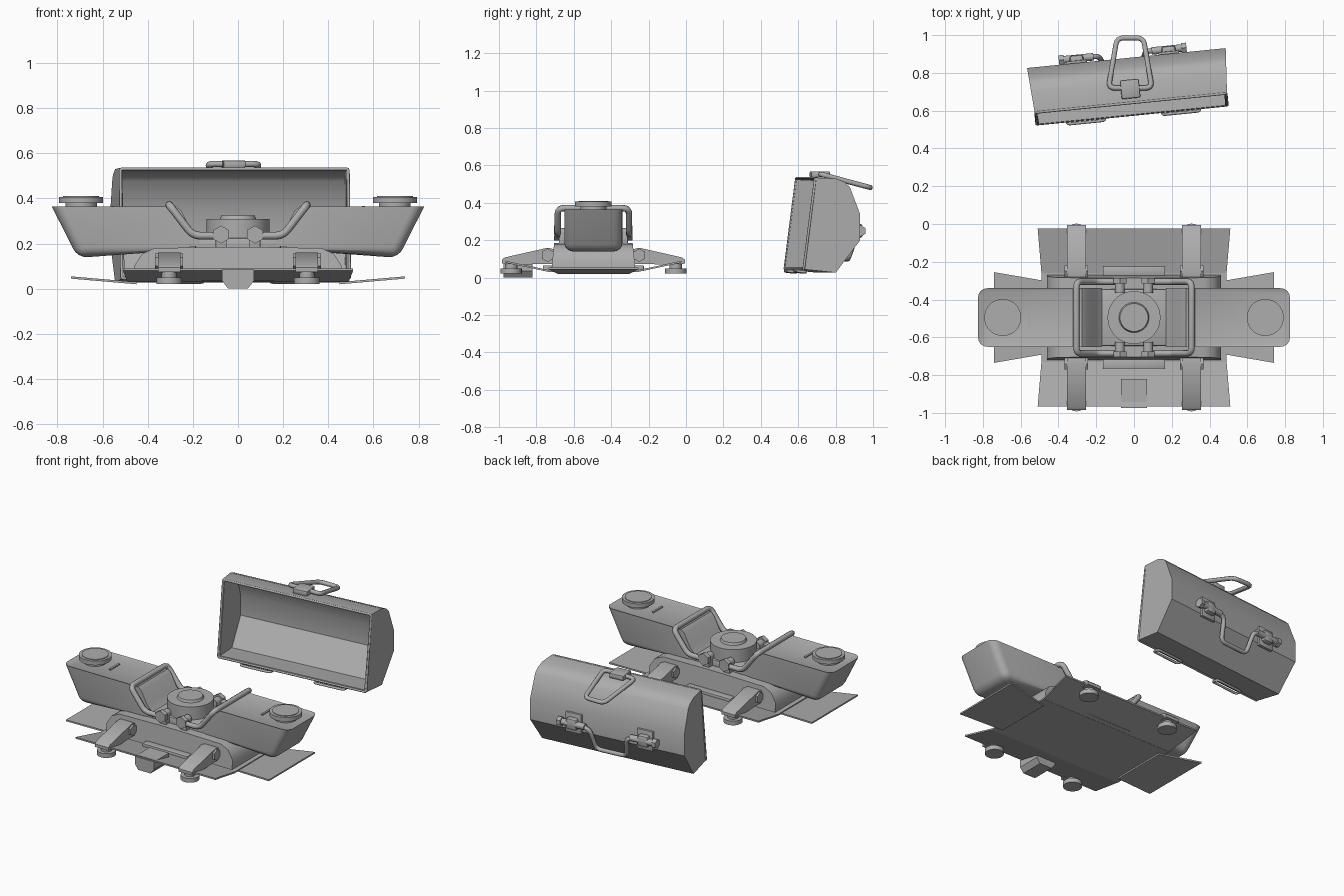
import bpy, bmesh, math
from mathutils import Vector

if "Cube" in bpy.data.objects:
    bpy.data.objects.remove(bpy.data.objects["Cube"])

grey = bpy.data.materials.new("grey metal")
grey.diffuse_color = (0.42, 0.42, 0.42, 1)
grey.use_nodes = True
grey.node_tree.nodes["Principled BSDF"].inputs["Base Color"].default_value = grey.diffuse_color
CY = -0.495  # centre line of the burner in y


def finish(name, bm, smooth=True):
    bmesh.ops.recalc_face_normals(bm, faces=bm.faces[:])
    me = bpy.data.meshes.new(name)
    bm.to_mesh(me)
    bm.free()
    me.materials.append(grey)
    ob = bpy.data.objects.new(name, me)
    bpy.context.collection.objects.link(ob)
    if smooth:
        bpy.ops.object.select_all(action='DESELECT')
        ob.select_set(True)
        bpy.context.view_layer.objects.active = ob
        bpy.ops.object.shade_smooth_by_angle(angle=math.radians(35))
    return ob


def prism_bm(a, b, cap_a=True, cap_b=True):
    """Join two matching loops of points into a solid."""
    bm = bmesh.new()
    va, vb = [bm.verts.new(p) for p in a], [bm.verts.new(p) for p in b]
    n = len(va)
    for i in range(n):
        j = (i + 1) % n
        bm.faces.new((va[i], va[j], vb[j], vb[i]))
    if cap_a:
        bm.faces.new(va)
    if cap_b:
        bm.faces.new(vb)
    bmesh.ops.recalc_face_normals(bm, faces=bm.faces[:])
    return bm


def box(name, c, size, bevel=0.0, rot=0.0):
    bm = bmesh.new()
    bmesh.ops.create_cube(bm, size=1)
    bmesh.ops.scale(bm, vec=size, verts=bm.verts[:])
    if bevel:
        bmesh.ops.bevel(bm, geom=bm.edges[:], offset=bevel, segments=2, profile=0.5, affect='EDGES')
    ob = finish(name, bm)
    ob.location, ob.rotation_euler = c, (0, 0, rot)
    return ob


def cyl(name, p, q, r, sides=32, r2=None):
    p, q = Vector(p), Vector(q)
    bm = bmesh.new()
    bmesh.ops.create_cone(bm, cap_ends=True, segments=sides, radius1=r,
                          radius2=r if r2 is None else r2, depth=(q - p).length)
    ob = finish(name, bm)
    ob.location = (p + q) / 2
    ob.rotation_euler = (q - p).to_track_quat('Z', 'Y').to_euler()
    return ob


def tube(name, pts, r, closed=False, fillet=0.035):
    """Round rod along a path, corners rounded by short arcs."""
    P = [Vector(p) for p in pts]
    out = []
    for i, p in enumerate(P):
        if not closed and i in (0, len(P) - 1):
            out.append(p)
            continue
        a, b = P[i - 1] - p, P[(i + 1) % len(P)] - p
        s = p + a.normalized() * min(fillet, a.length * 0.45)
        e = p + b.normalized() * min(fillet, b.length * 0.45)
        out += [s * (1 - t) ** 2 + p * 2 * t * (1 - t) + e * t * t for t in (0, .25, .5, .75, 1)]
    cu = bpy.data.curves.new(name, 'CURVE')
    cu.dimensions, cu.bevel_depth, cu.bevel_resolution, cu.use_fill_caps = '3D', r, 2, True
    sp = cu.splines.new('POLY')
    sp.points.add(len(out) - 1)
    for v, p in zip(sp.points, out):
        v.co = (*p, 1)
    sp.use_cyclic_u = closed
    cu.materials.append(grey)
    ob = bpy.data.objects.new(name, cu)
    bpy.context.collection.objects.link(ob)
    bpy.ops.object.select_all(action='DESELECT')
    ob.select_set(True)
    bpy.context.view_layer.objects.active = ob
    bpy.ops.object.convert(target='MESH')
    bpy.ops.object.shade_smooth_by_angle(angle=math.radians(50))


def sheet(name, corners, t=0.01):
    up = Vector((0, 0, t))
    c = [Vector(p) for p in corners]
    return finish(name, prism_bm(c, [p + up for p in c]), False)


# ---- open case: faceted shell turned slightly about z
ANG = math.radians(5.7)
C, S = math.cos(ANG), math.sin(ANG)


def case_pt(u, v, z):
    return (-0.01 + u * C - v * S, 0.575 + u * S + v * C, z)


outline = [(0, .045), (.065, .535), (.175, .53), (.225, .51), (.25, .485), (.305, .34), (.305, .2), (.175, .027)]
inner = [(.004, .058), (.066, .522), (.172, .517), (.218, .499), (.24, .477), (.292, .337), (.292, .204), (.17, .041)]


def case_loop(prof, side, shrink=0.0):
    return [case_pt(side * (.507 + .07 * v - shrink), v, z) for v, z in prof]


bm = bmesh.new()
rings = []
for prof, shrink in ((outline, 0), (inner, .013)):
    L = [bm.verts.new(p) for p in case_loop(prof, -1, shrink)]
    R = [bm.verts.new(p) for p in case_loop(prof, 1, shrink)]
    rings.append((L, R))
    bm.faces.new(L)
    bm.faces.new(R)
    for i in range(1, len(prof)):  # skip edge 0-1: the opening
        j = (i + 1) % len(prof)
        bm.faces.new((L[i], L[j], R[j], R[i]))
(Lo, Ro), (Li, Ri) = rings
o4, i4 = [Lo[0], Lo[1], Ro[1], Ro[0]], [Li[0], Li[1], Ri[1], Ri[0]]
for k in range(4):
    m = (k + 1) % 4
    bm.faces.new((o4[k], o4[m], i4[m], i4[k]))
finish("case_shell", bm)

# rim bead a little behind the opening
tube("case_rim_bead", [case_pt(-.507, .004, .046), case_pt(-.507, .066, .531),
                       case_pt(.507, .066, .531), case_pt(.507, .004, .046)], .007, True, .01)

# top carrying loop and its bracket
tube("case_top_handle", [(-.135, .72, .553), (-.09, .985, .482), (.05, .985, .482), (.095, .72, .553)], .014, True)
box("case_top_bracket", (-.02, .715, .552), (.1, .1, .034), .008, ANG)

# rear hinges and hanging handle
for u in (-.265, .225):
    hx, hy, _ = case_pt(u, .305, 0)
    box("hinge_plate", (hx, hy + .003, .25), (.11, .02, .13), .004, ANG)
    box("hinge_barrel_block", (hx, hy + .018, .25), (.075, .05, .075), .016, ANG)
    d = Vector((C, S, 0)) * .09
    p = Vector((hx, hy + .024, .25))
    cyl("hinge_pin", p - d, p + d, .02, 16)
    out = -1 if u < 0 else 1
    cyl("hinge_nut", p + d * out * .75, p + d * out * 1.05, .03, 6)


def rear(u, v, z):
    return case_pt(u, v, z)


tube("case_rear_handle", [rear(-.2, .33, .25), rear(-.145, .33, .235), rear(-.125, .285, .1),
                          rear(.085, .285, .1), rear(.105, .33, .235), rear(.16, .33, .25)], .014)

# wire catches under the front rim
for u in (-.245, .26):
    tube("case_catch", [case_pt(u - .1, -.012, .035), case_pt(u + .1, -.012, .035),
                        case_pt(u + .1, .03, .03), case_pt(u - .1, .03, .03)], .008, True, .015)

# ---- folding base plates
B = .03
sheet("centre_plate", [(-.49, CY - .24, B), (.49, CY - .24, B), (.49, CY + .24, B), (-.49, CY + .24, B)])
for s in (-1, 1):
    sheet("long_flap", [(-.49, CY + s * .235, B), (.49, CY + s * .235, B),
                        (.51, CY + s * .47, .08), (-.51, CY + s * .47, .08)])
    sheet("end_wing", [(s * .45, CY - .19, .02), (s * .74, CY - .24, .045),
                       (s * .74, CY + .24, .045), (s * .45, CY + .19, .02)])
    box("plate_slot_lip", (0, CY + s * .245, .05), (.33, .05, .03), .004)

# front hook block
hook = [(-.07, .035), (-.07, .085), (.07, .085), (.07, .035), (.045, .002), (-.045, .002)]
finish("front_hook_block", prism_bm([(x, -.975, z) for x, z in hook], [(x, -.82, z) for x, z in hook]))

# ---- body with sloping ends
body = [(-.46, .035), (-.46, .1), (-.425, .155), (-.37, .18), (-.08, .185), (.08, .185),
        (.37, .18), (.425, .155), (.46, .1), (.46, .035)]
bm = prism_bm([(x, CY - .225 + .1 * (z - .035), z) for x, z in body],
              [(x, CY + .225 - .1 * (z - .035), z) for x, z in body])
finish("burner_body", bm)
box("body_neck", (0, CY, .195), (.38, .3, .06), .01)

# central valve
cyl("valve_drum", (0, CY, .18), (0, CY, .31), .14, 40)
cyl("valve_cap", (0, CY, .31), (0, CY, .325), .08, 32, .074)

# ---- legs with feet at the four corners
leg = [(.2, .075), (.2, .15), (.245, .16), (.475, .108), (.49, .095), (.49, .075), (.4, .07)]
for sx in (-1, 1):
    for sy in (-1, 1):
        x = sx * .305
        bm = prism_bm([(x - .05, CY + sy * y, z) for y, z in leg],
                      [(x + .05, CY + sy * y, z) for y, z in leg])
        finish("leg", bm)
        cyl("leg_hinge", (x - .062, CY + sy * .245, .12), (x + .062, CY + sy * .245, .12), .036, 6)
        fy = CY + sy * .44
        cyl("foot_stem", (x, fy, .045), (x, fy, .09), .033, 20)
        cyl("foot_pad", (x, fy, .022), (x, fy, .05), .057, 24)

# ---- swinging arms with caps, slots and wire guards
arm = [(.825, .365), (.71, .137), (.40, .16), (.17, .19), (.17, .225), (.21, .265), (.25, .345), (.275, .365)]
for s in (-1, 1):
    bm = prism_bm([(s * x, CY - .155, z) for x, z in arm], [(s * x, CY + .155, z) for x, z in arm])
    rounded = [e for e in bm.edges if all(abs(v.co.x) > .35 for v in e.verts)
               and not all(v.co.z > .36 for v in e.verts)
               and not all(abs(v.co.x) < .45 for v in e.verts)]
    bmesh.ops.bevel(bm, geom=rounded, offset=.045, segments=4, profile=0.5, affect='EDGES')
    bm.normal_update()
    top = [f for f in bm.faces if f.normal.z > .95 and f.calc_center_median().z > .36]
    bmesh.ops.inset_individual(bm, faces=top, thickness=.015, depth=-.006)
    finish("arm", bm)
    kx = s * .695
    cyl("arm_cap_stem", (kx, CY, .35), (kx, CY, .385), .07, 32)
    cyl("arm_cap", (kx, CY, .38), (kx, CY, .407), .098, 32)
    cyl("arm_cap_top", (kx, CY, .407), (kx, CY, .411), .08, 32)
    box("arm_slot", (s * .555, CY, .362), (.013, .1, .008))
    # wire guard bent around the arm
    a, b = CY + .19, CY - .19
    tube("wire_guard", [(s * .06, a, .235), (s * .2, a, .235), (s * .305, a, .372),
                        (s * .305, b, .372), (s * .2, b, .235), (s * .06, b, .235)], .017)
    for sy in (-1, 1):
        cyl("guard_pivot", (s * .075, CY + sy * .13, .24), (s * .075, CY + sy * .2, .24), .026, 16)
        cyl("guard_nut", (s * .075, CY + sy * .18, .24), (s * .075, CY + sy * .21, .24), .04, 6)
        box("guard_post", (s * .075, CY + sy * .165, .205), (.05, .04, .08), .005)
